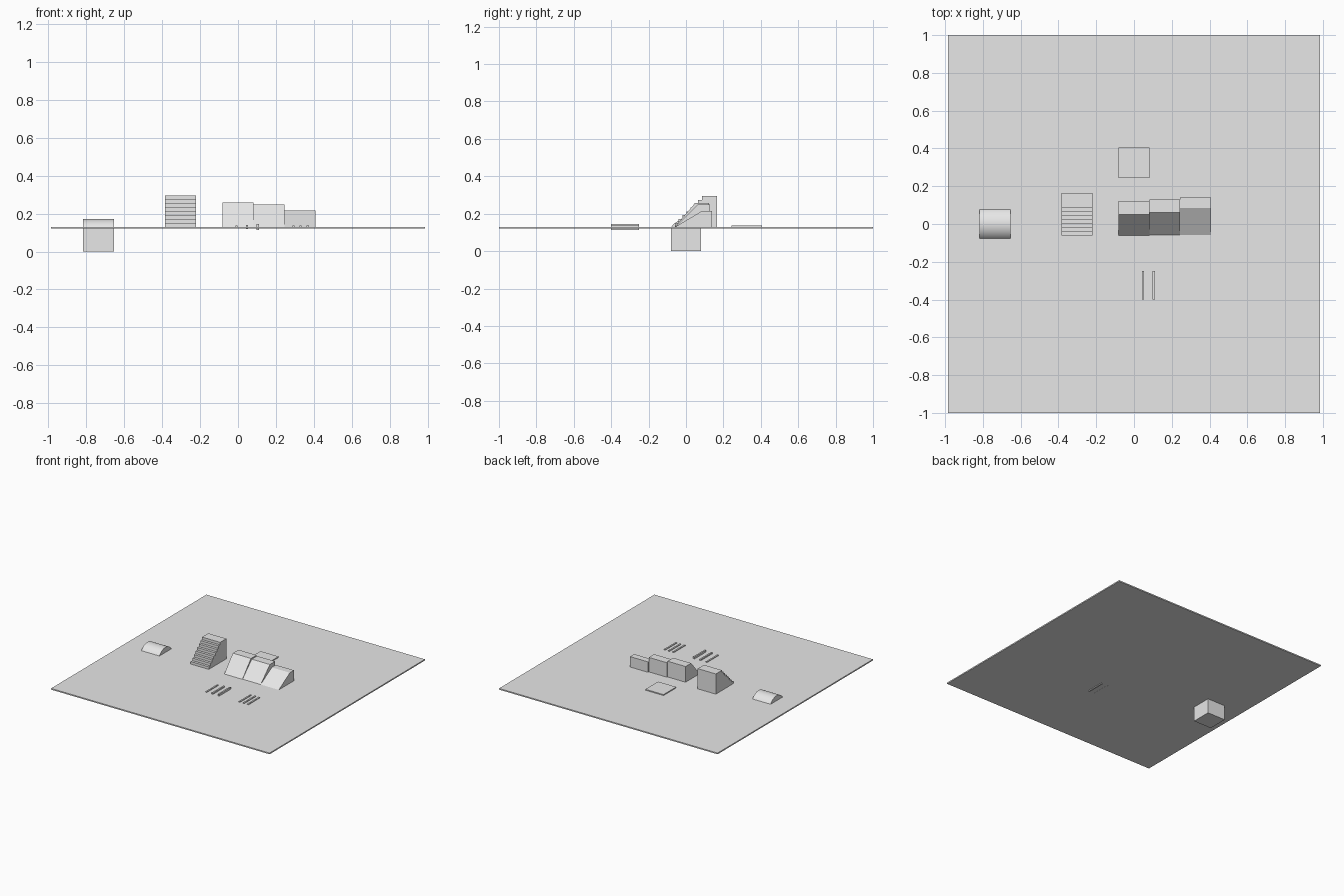
import bpy
import bmesh
import math

cube = bpy.data.objects.get("Cube")
if cube:
    bpy.data.objects.remove(cube, do_unlink=True)

grey = bpy.data.materials.new("light grey")
grey.use_nodes = True
GREY = (0.8, 0.8, 0.8, 1)
grey.diffuse_color = GREY
grey.node_tree.nodes["Principled BSDF"].inputs["Base Color"].default_value = GREY

FLOOR = 0.13   # top of the ground plate
HALF = 0.0815  # half the width of a block


def prism(name, x0, x1, profile, smooth=False):
    """Extrude a closed (y, z) profile from x0 to x1."""
    bm = bmesh.new()
    face = bm.faces.new([bm.verts.new((x0, y, z)) for y, z in profile])
    out = bmesh.ops.extrude_face_region(bm, geom=[face])
    verts = [v for v in out["geom"] if isinstance(v, bmesh.types.BMVert)]
    bmesh.ops.translate(bm, verts=verts, vec=(x1 - x0, 0, 0))
    bmesh.ops.recalc_face_normals(bm, faces=bm.faces)
    mesh = bpy.data.meshes.new(name)
    bm.to_mesh(mesh)
    bm.free()
    mesh.materials.append(grey)
    obj = bpy.data.objects.new(name, mesh)
    bpy.context.collection.objects.link(obj)
    if smooth:
        bpy.ops.object.select_all(action='DESELECT')
        obj.select_set(True)
        bpy.context.view_layer.objects.active = obj
        bpy.ops.object.shade_smooth_by_angle(angle=math.radians(30))
    return obj


def box(name, x0, x1, y0, y1, z0, z1):
    return prism(name, x0, x1, [(y0, z0), (y1, z0), (y1, z1), (y0, z1)])


# Ground plate
box("ground_plate", -0.985, 0.985, -1, 1, 0.12, FLOOR)

# Block with an arched top, sunk through the plate
radius, centre_z = 0.094, 0.077
limit = math.asin(HALF / radius)
steps = 24
arch = [(-HALF, 0), (HALF, 0)]
for i in range(steps + 1):
    a = limit - 2 * limit * i / steps
    arch.append((radius * math.sin(a), centre_z + radius * math.cos(a)))
prism("arched_block", -0.817, -0.654, arch, smooth=True)

# Staircase with a landing at the back
count, rise, tread, front = 8, 0.0206, 0.0207, -0.06
stairs = [(0.165, FLOOR), (front, FLOOR)]
for i in range(count):
    y = front + i * tread
    stairs += [(y, FLOOR + (i + 1) * rise)]
    if i < count - 1:
        stairs += [(y + tread, FLOOR + (i + 1) * rise)]
stairs.append((0.165, FLOOR + count * rise))
prism("staircase", -0.384, -0.221, stairs)

# Three ramps in a row: front, slope top, back, height
ramps = {
    "steep_ramp": (-0.06, 0.05, 0.122, 0.258),
    "medium_ramp": (-0.057, 0.061, 0.129, 0.248),
    "shallow_ramp": (-0.057, 0.086, 0.139, 0.215),
}
for i, (name, (y0, y1, y2, top)) in enumerate(ramps.items()):
    x = -HALF + i * 2 * HALF
    prism(name, x, x + 2 * HALF,
          [(y0, FLOOR), (y2, FLOOR), (y2, top), (y1, top)])

# Low slab behind the ramps
box("low_slab", -HALF, HALF, 0.243, 0.406, FLOOR - 0.005, 0.138)

# Bars of growing height, centred on the plate top
for i in range(3):
    x, h = -0.008 + i * 0.056, 0.006 + i * 0.005
    box(f"growing_bar_{i + 1}", x - 0.006, x + 0.006, -0.4, -0.25,
        FLOOR - h, FLOOR + h)

# Equal low bars
for i in range(3):
    x = 0.292 + i * 0.038
    box(f"low_bar_{i + 1}", x - 0.006, x + 0.006, -0.4, -0.25,
        FLOOR - 0.005, FLOOR + 0.006)
